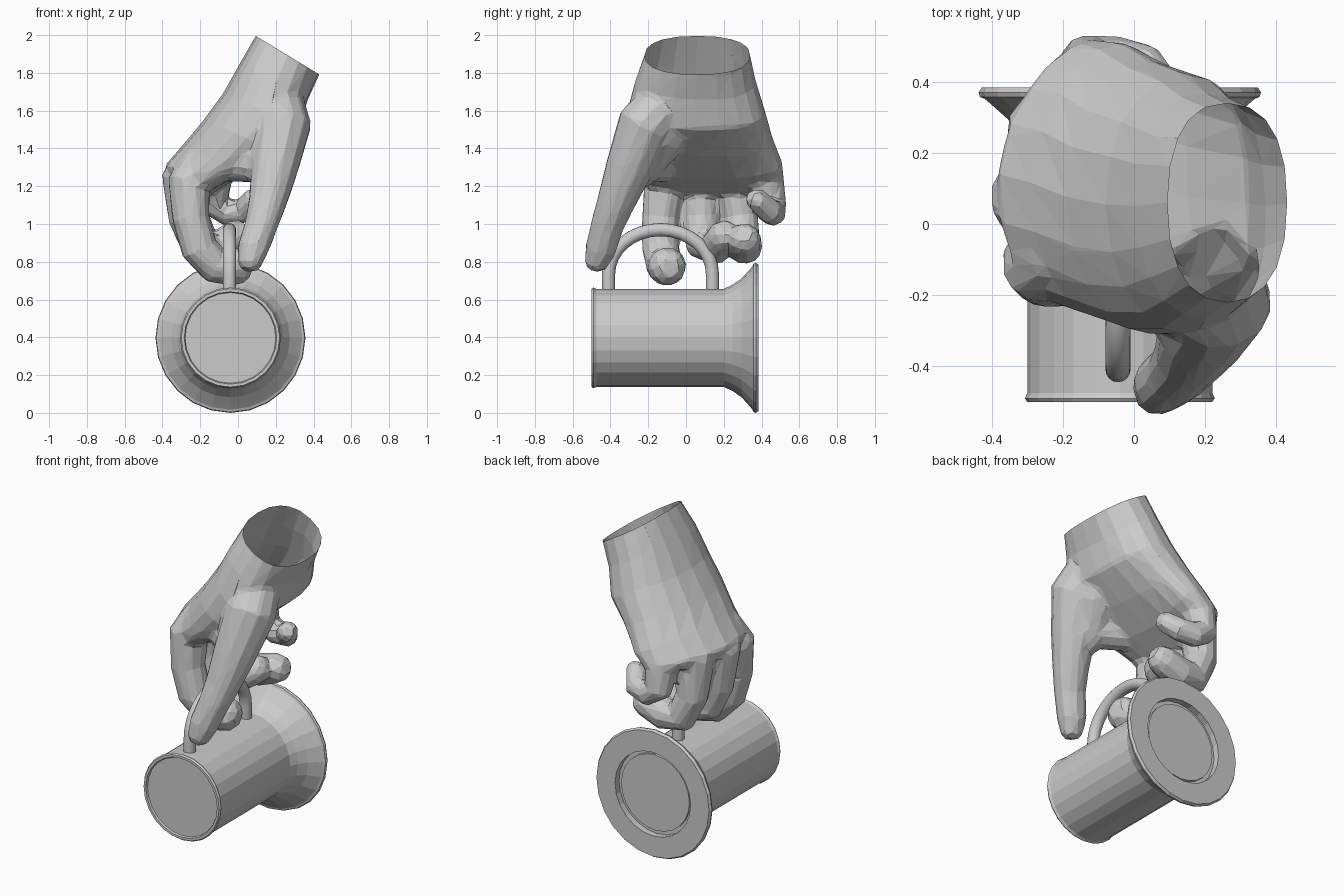
import bpy, bmesh, math
from mathutils import Vector

if "Cube" in bpy.data.objects:
    bpy.data.objects.remove(bpy.data.objects["Cube"])


def skin_rings(bm, rings, cap=True):
    """Bridge equal-sized rings of points, optionally closing both ends."""
    loops = [[bm.verts.new(p) for p in ring] for ring in rings]
    n = len(loops[0])
    for a, b in zip(loops, loops[1:]):
        for i in range(n):
            j = (i + 1) % n
            bm.faces.new((a[i], a[j], b[j], b[i]))
    if cap:
        bm.faces.new(loops[0][::-1])
        bm.faces.new(loops[-1])


def tube(bm, path, sides=12, rounded=False):
    """Tapered tube along (x, y, z, radius) points."""
    pts = [Vector(p[:3]) for p in path]
    rad = [p[3] for p in path]
    if rounded:
        d = (pts[-1] - pts[-2]).normalized()
        pts += [pts[-1] + d * rad[-1] * k for k in (0.5, 0.85)]
        rad += [rad[-1] * 0.85, rad[-1] * 0.5]
    rings, side = [], None
    for i, p in enumerate(pts):
        t = (pts[min(i + 1, len(pts) - 1)] - pts[max(i - 1, 0)]).normalized()
        if side is None:
            side = t.orthogonal()
        side = (side - t * side.dot(t)).normalized()
        up = t.cross(side)
        rings.append([p + rad[i] * (side * math.cos(a) + up * math.sin(a))
                      for a in (math.tau * k / sides for k in range(sides))])
    skin_rings(bm, rings)


def finish(bm, name):
    bmesh.ops.recalc_face_normals(bm, faces=bm.faces)
    me = bpy.data.meshes.new(name)
    bm.to_mesh(me)
    bm.free()
    ob = bpy.data.objects.new(name, me)
    bpy.context.collection.objects.link(ob)
    return ob


CX, CZ = -0.04, 0.397

# Mug body: profile (radius, y) turned around a horizontal axis
profile = [(0.24, -0.49), (0.245, -0.5), (0.26, -0.5), (0.267, -0.49), (0.26, -0.475),
           (0.26, 0.2), (0.28, 0.245), (0.315, 0.295), (0.36, 0.335), (0.38, 0.352),
           (0.393, 0.357), (0.397, 0.37), (0.388, 0.384), (0.26, 0.384),
           (0.26, 0.345), (0.235, 0.345), (0.235, 0.36)]
bm = bmesh.new()
skin_rings(bm, [[(CX + r * math.cos(a), y, CZ + r * math.sin(a))
                 for a in (math.tau * k / 24 for k in range(24))] for r, y in profile])
finish(bm, "mug_body")

# Handle: half-circle arch with two straight legs
arc = [(-0.045, -0.135 - 0.275 * math.cos(math.pi * k / 16),
        0.735 + 0.235 * math.sin(math.pi * k / 16), 0.035) for k in range(17)]
bm = bmesh.new()
tube(bm, [(-0.045, -0.41, 0.6, 0.035)] + arc + [(-0.045, 0.14, 0.6, 0.035)], 16)
handle = finish(bm, "mug_handle")
for p in handle.data.polygons:
    p.use_smooth = len(p.vertices) == 4

# Palm: sections as back x,z / palm x,z / y range / bow
sections = [(0.14, 2.07, 0.47, 1.87, -0.21, 0.34, 0.0),
            (0.09, 1.99, 0.43, 1.79, -0.22, 0.34, 0.0),
            (0.01, 1.85, 0.37, 1.66, -0.27, 0.37, 0.1),
            (-0.08, 1.69, 0.32, 1.50, -0.31, 0.42, 0.25),
            (-0.19, 1.54, 0.15, 1.36, -0.31, 0.46, 0.45),
            (-0.30, 1.41, -0.02, 1.24, -0.27, 0.51, 0.7),
            (-0.39, 1.31, -0.15, 1.17, -0.23, 0.52, 0.8),
            (-0.37, 1.25, -0.19, 1.15, -0.21, 0.51, 0.8)]
bm = bmesh.new()
rings = []
for bx, bz, px, pz, y0, y1, bow in sections:
    ring = []
    for k in range(20):
        c, s = math.cos(math.tau * k / 20), math.sin(math.tau * k / 20)
        c, s = (math.copysign(abs(v) ** 0.85, v) for v in (c, s))
        y = (y0 + y1) / 2 + c * (y1 - y0) / 2
        t = (1 + s) / 2
        ring.append((bx + (px - bx) * t + bow * (y - 0.08) ** 2, y, bz + (pz - bz) * t))
    rings.append(ring)
skin_rings(bm, rings)

# Fingers and thumb, knuckle to tip
digits = [
    # thumb
    [(0.20, -0.08, 1.68, 0.14), (0.24, -0.22, 1.52, 0.15), (0.195, -0.30, 1.3, 0.128),
     (0.16, -0.365, 1.13, 0.105), (0.125, -0.415, 1.0, 0.09), (0.08, -0.45, 0.87, 0.085),
     (0.065, -0.47, 0.81, 0.07)],
    # ball of the thumb
    [(0.2, 0.0, 1.68, 0.13), (0.17, -0.13, 1.47, 0.14), (0.13, -0.24, 1.29, 0.1)],
    # web between thumb and index
    [(-0.2, -0.06, 1.32, 0.1), (-0.04, -0.13, 1.32, 0.1), (0.13, -0.22, 1.33, 0.11)],
    # index
    [(-0.2, -0.08, 1.33, 0.1), (-0.26, -0.11, 1.22, 0.115), (-0.25, -0.135, 1.03, 0.1),
     (-0.205, -0.135, 0.87, 0.1), (-0.12, -0.115, 0.78, 0.098), (-0.02, -0.1, 0.775, 0.105)],
    # middle
    [(-0.2, 0.07, 1.37, 0.1), (-0.295, 0.075, 1.24, 0.115), (-0.27, 0.08, 1.03, 0.1),
     (-0.215, 0.09, 0.89, 0.095), (-0.12, 0.15, 0.87, 0.088), (-0.01, 0.2, 0.94, 0.085)],
    # ring
    [(-0.15, 0.23, 1.37, 0.1), (-0.255, 0.265, 1.24, 0.11), (-0.245, 0.29, 1.03, 0.095),
     (-0.18, 0.3, 0.89, 0.095), (-0.07, 0.31, 0.88, 0.095), (0.05, 0.31, 0.92, 0.088)],
    # little
    [(-0.05, 0.36, 1.36, 0.09), (-0.13, 0.42, 1.24, 0.1), (-0.13, 0.455, 1.1, 0.08),
     (-0.06, 0.46, 1.06, 0.072), (0.03, 0.44, 1.07, 0.068), (0.08, 0.375, 1.13, 0.062)],
]
for d in digits:
    tube(bm, d, 12, rounded=True)
raw = finish(bm, "hand")

# Fuse the parts into one skin, soften the joins, then reduce to flat facets
m = raw.modifiers.new("fuse", 'REMESH')
m.mode, m.voxel_size = 'VOXEL', 0.014
m = raw.modifiers.new("soften", 'SMOOTH')
m.factor, m.iterations = 0.5, 8
m = raw.modifiers.new("facets", 'DECIMATE')
m.ratio = 0.03
deps = bpy.context.evaluated_depsgraph_get()
deps.update()
me = bpy.data.meshes.new_from_object(raw.evaluated_get(deps))
raw.modifiers.clear()

# Cut the wrist open
bm = bmesh.new()
bm.from_mesh(me)
bmesh.ops.bisect_plane(bm, geom=bm.verts[:] + bm.edges[:] + bm.faces[:],
                       plane_co=(0.26, 0.07, 1.895), plane_no=(0.2, 0, 0.33),
                       clear_outer=True)
bm.to_mesh(me)
bm.free()
for p in me.polygons:
    p.use_smooth = False
raw.data = me
